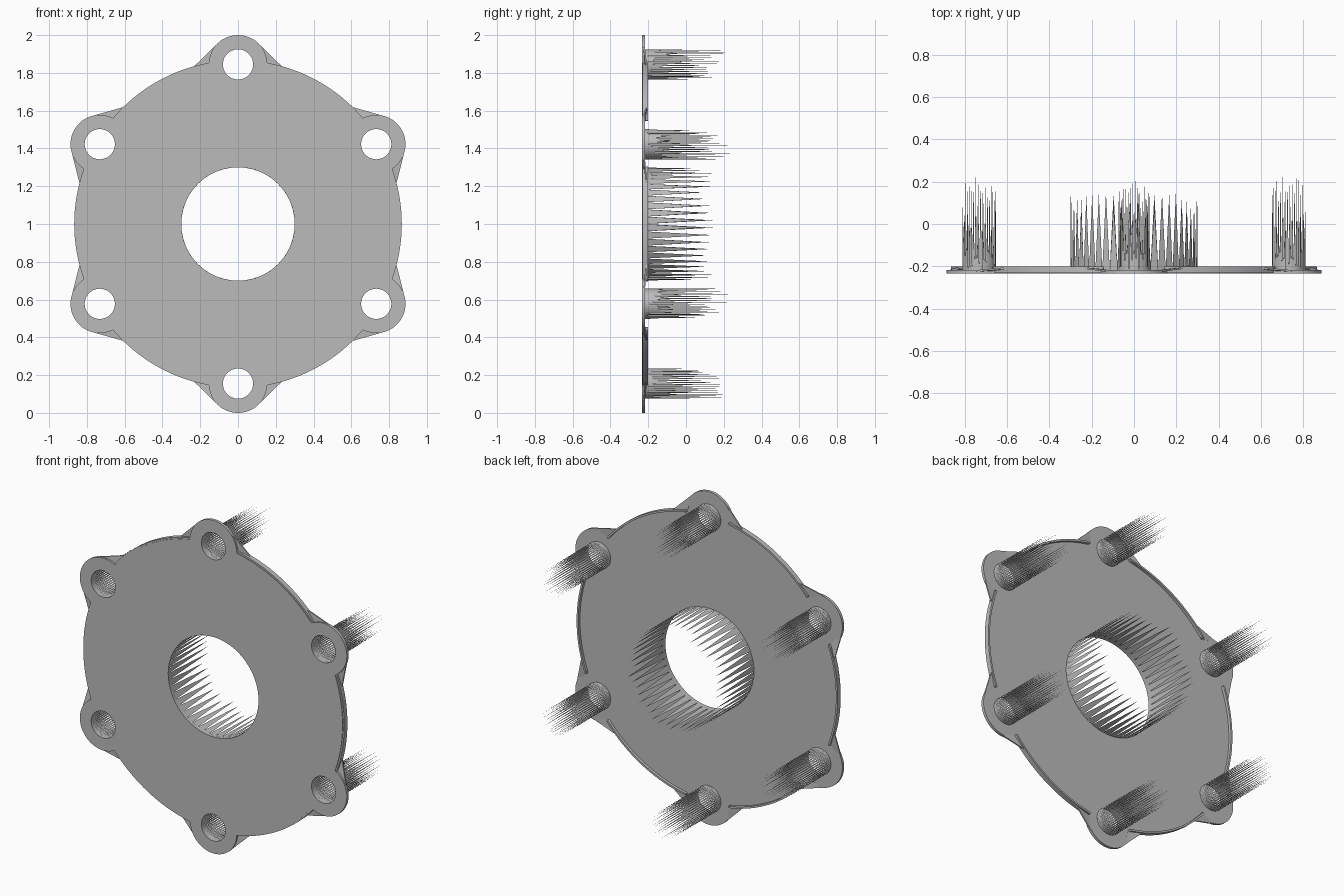
import bpy, math, random
from math import sin, cos, pi, sqrt

random.seed(4)
if "Cube" in bpy.data.objects:
    bpy.data.objects.remove(bpy.data.objects["Cube"])

FRONT, STEP, BACK = -0.234, -0.217, -0.20
DISC_R, LIP_R, BORE_R = 0.858, 0.867, 0.30
BOLT_D, EAR_R, BOLT_R = 0.845, 0.155, 0.08
EARS = [pi / 2 + i * pi / 3 for i in range(6)]

grey = bpy.data.materials.new("plain_grey")
grey.use_nodes = True
colour = (0.5, 0.5, 0.5, 1)
grey.diffuse_color = colour
grey.node_tree.nodes["Principled BSDF"].inputs["Base Color"].default_value = colour


def add_mesh(name, mesh):
    mesh.materials.clear()
    mesh.materials.append(grey)
    ob = bpy.data.objects.new(name, mesh)
    bpy.context.collection.objects.link(ob)
    return ob


def polar(r, a, centre=(0, 0)):
    return centre[0] + r * cos(a), centre[1] + r * sin(a)


def circle(r, n, centre=(0, 0)):
    return [polar(r, 2 * pi * i / n, centre) for i in range(n)]


def plate(name, loops, y0, y1):
    """Filled outline with holes, extruded from y0 to y1."""
    cu = bpy.data.curves.new(name, "CURVE")
    cu.dimensions = "2D"
    cu.fill_mode = "BOTH"
    cu.extrude = (y1 - y0) / 2
    for loop in loops:
        sp = cu.splines.new("POLY")
        sp.points.add(len(loop) - 1)
        for p, (x, z) in zip(sp.points, loop):
            p.co = (x, z, 0, 1)
        sp.use_cyclic_u = True
    tmp = bpy.data.objects.new(name + "_outline", cu)
    bpy.context.collection.objects.link(tmp)
    bpy.context.view_layer.update()
    mesh = bpy.data.meshes.new_from_object(
        tmp.evaluated_get(bpy.context.evaluated_depsgraph_get()))
    bpy.data.objects.remove(tmp)
    ob = add_mesh(name, mesh)
    ob.rotation_euler.x = pi / 2
    ob.location = (0, (y0 + y1) / 2, 1)


def eared_outline():
    """Disc edge with a round ear added at every bolt."""
    pts = []
    n = 720
    for i in range(n):
        a = 2 * pi * i / n
        phi = (a - pi / 2 + pi / 6) % (pi / 3) - pi / 6
        r = DISC_R
        under = EAR_R ** 2 - (BOLT_D * sin(phi)) ** 2
        if under > 0:
            r = max(r, BOLT_D * cos(phi) + sqrt(under))
        pts.append(polar(r, a))
    return pts


def gusset(name, corners, fronts, thick):
    """Thin sloping triangle; each corner has its own front depth."""
    verts = [(x, y + t, z + 1) for t in (0, thick)
             for (x, z), y in zip(corners, fronts)]
    faces = [(0, 1, 2), (5, 4, 3)]
    faces += [(i, i + 3, (i + 1) % 3 + 3, (i + 1) % 3) for i in range(3)]
    mesh = bpy.data.meshes.new(name)
    mesh.from_pydata(verts, [], faces)
    add_mesh(name, mesh)


def spikes(name, centre, r, n, low, high):
    """Ring of thin triangles pointing backwards from a hole rim."""
    verts, faces = [], []
    for i in range(n):
        a, b = 2 * pi * i / n, 2 * pi * (i + 1) / n
        tip = random.uniform(low, high)
        for ang, y in ((a, STEP), (b, STEP), ((a + b) / 2, tip)):
            x, z = polar(r, ang, centre)
            verts.append((x, y, z + 1))
        faces.append((3 * i, 3 * i + 1, 3 * i + 2))
    mesh = bpy.data.meshes.new(name)
    mesh.from_pydata(verts, [], faces)
    add_mesh(name, mesh)


centres = [polar(BOLT_D, a) for a in EARS]
bolt_holes = [circle(BOLT_R, 40, c) for c in centres]

# Thin flange with ears, bore and bolt holes
plate("eared_flange", [eared_outline(), circle(BORE_R, 64)] + bolt_holes, FRONT, STEP)

for i, (a, c) in enumerate(zip(EARS, centres)):
    # Raised lip along the disc edge, between this ear and the next
    start, sweep, n = a + math.radians(9.5), math.radians(41), 32
    arc = [start + sweep * k / n for k in range(n + 1)]
    lip = [polar(LIP_R, t) for t in arc] + [polar(DISC_R - 0.002, t) for t in reversed(arc)]
    plate(f"rim_lip_{i + 1}", [lip], FRONT + 0.004, BACK)

    # Gussets running tangent from the ear to the lip
    for side, tag in ((1, "a"), (-1, "b")):
        tri = [polar(EAR_R, a + side * math.radians(47), c),
               polar(LIP_R, a + side * math.radians(15.5)),
               polar(DISC_R, a + side * math.radians(9.5))]
        gusset(f"gusset_{i + 1}{tag}", tri, (FRONT + 0.006, STEP + 0.004, FRONT + 0.012), 0.008)

# Spiky sleeves behind the bore and the bolt holes
spikes("bore_spikes", (0, 0), BORE_R, 48, 0.08, 0.155)
for i, c in enumerate(centres):
    spikes(f"bolt_spikes_{i + 1}", c, BOLT_R, 44, 0.11, 0.234)
